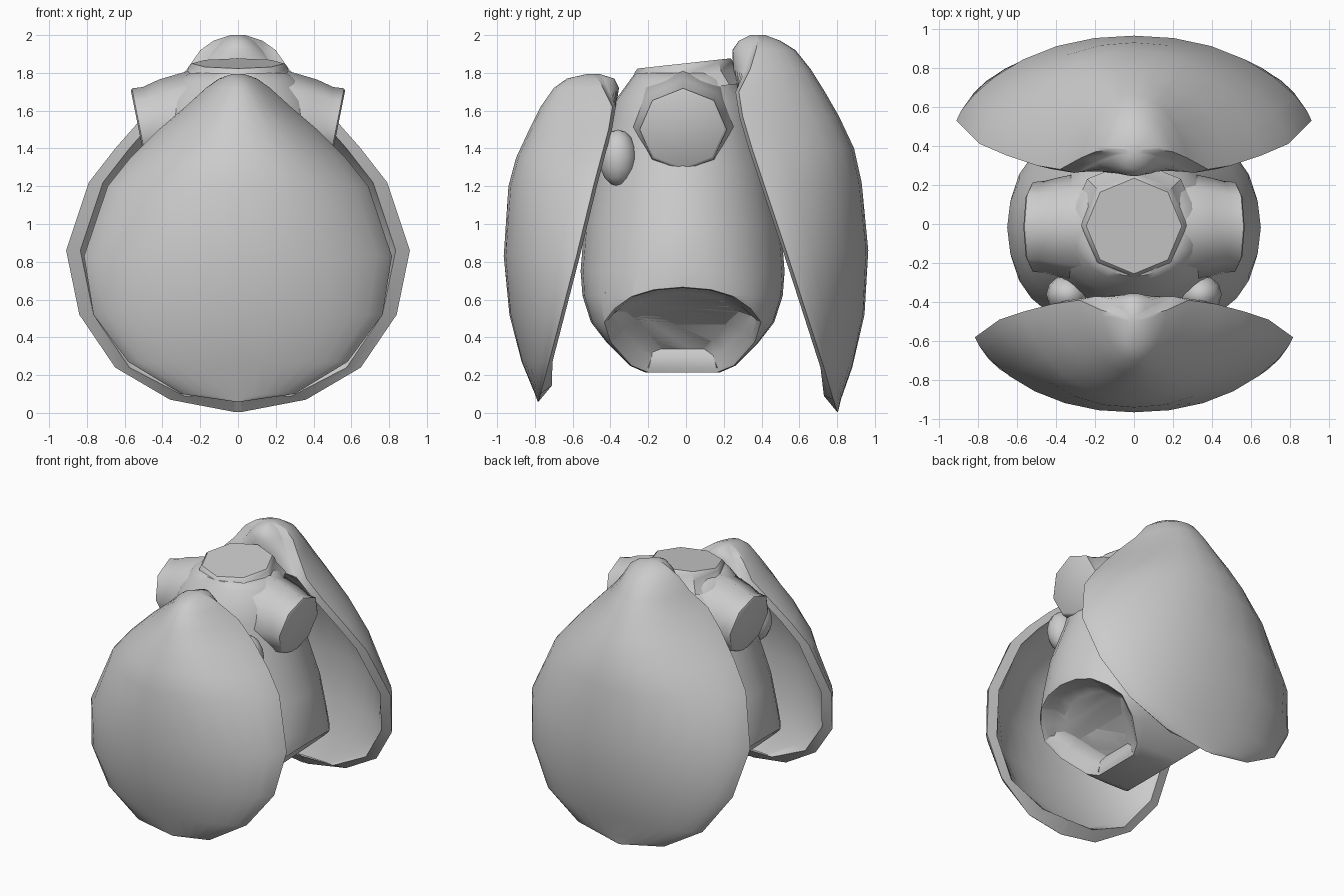
import bpy, bmesh, math
from mathutils import Vector

if "Cube" in bpy.data.objects:
    bpy.data.objects.remove(bpy.data.objects["Cube"])

grey = bpy.data.materials.new("plain grey")
grey.diffuse_color = (0.6, 0.6, 0.6, 1)
grey.use_nodes = True
grey.node_tree.nodes["Principled BSDF"].inputs["Base Color"].default_value = grey.diffuse_color


def finish(name, bm, angle=45):
    bmesh.ops.remove_doubles(bm, verts=bm.verts, dist=0.0005)
    bmesh.ops.recalc_face_normals(bm, faces=bm.faces)
    me = bpy.data.meshes.new(name)
    bm.to_mesh(me)
    bm.free()
    me.materials.append(grey)
    ob = bpy.data.objects.new(name, me)
    bpy.context.collection.objects.link(ob)
    bpy.ops.object.select_all(action='DESELECT')
    ob.select_set(True)
    bpy.context.view_layer.objects.active = ob
    bpy.ops.object.shade_smooth_by_angle(angle=math.radians(angle))
    return ob


def loft(rings):
    """Skin a list of equal-length closed rings, capping both ends."""
    bm = bmesh.new()
    vs = [[bm.verts.new(p) for p in r] for r in rings]
    n = len(vs[0])
    for a, b in zip(vs, vs[1:]):
        for i in range(n):
            bm.faces.new((a[i], a[(i + 1) % n], b[(i + 1) % n], b[i]))
    bm.faces.new(vs[0])
    bm.faces.new(vs[-1])
    return bm


def circle(n, power=1.0):
    """Unit circle; a power below one makes it boxier."""
    pts = []
    for i in range(n):
        a = 2 * math.pi * i / n
        pts.append(tuple(math.copysign(abs(t) ** power, t)
                         for t in (math.cos(a), math.sin(a))))
    return pts


def shell(name, rows, side):
    """Hollow scallop half; rows are z, half width, rim y, outer y, inner y."""
    rings, n = [], 14
    steps = [math.sin(math.pi / 2 * (2 * i / n - 1)) for i in range(n + 1)]
    bulge = [max(0.0, 1 - abs(s) ** 2.2) ** 0.75 for s in steps]
    z_low, y_low = rows[-1][0] + .085, rows[-1][2] - .07
    for z, w, rim, outer, inner in rows:
        lip = min(0.075, w * 0.35)
        ring = [(w * s, side * (rim + (outer - rim) * b), z)
                for s, b in zip(steps, bulge)]
        # The inner lip stops short of the bottom tip
        low = z < z_low
        edge = y_low if low else rim - .018
        ring += [((w - lip) * s, side * (edge + (inner - edge) * b),
                  max(z, z_low)) for s, b in zip(steps[::-1], bulge[::-1])]
        rings.append(ring)
    finish(name, loft(rings), 50)


# Back and front shells
shell("back_shell", [
    (2.00, .04, .38, .42, .34), (1.97, .13, .38, .50, .28),
    (1.92, .20, .37, .58, .245), (1.82, .27, .34, .66, .25),
    (1.70, .38, .28, .735, .275), (1.57, .50, .30, .81, .50),
    (1.40, .65, .35, .89, .74), (1.22, .79, .41, .93, .84),
    (0.86, .91, .53, .965, .90), (0.52, .84, .64, .945, .88),
    (0.24, .65, .73, .88, .81), (0.07, .36, .78, .82, .75),
    (0.005, .02, .80, .805, .74)], 1)
shell("front_shell", [
    (1.795, .03, .49, .52, .46), (1.77, .10, .46, .63, .38),
    (1.72, .17, .44, .70, .355), (1.62, .28, .39, .77, .37),
    (1.50, .42, .41, .83, .55), (1.35, .57, .45, .90, .76),
    (1.20, .69, .49, .94, .85), (0.83, .815, .58, .965, .90),
    (0.52, .765, .66, .935, .87), (0.27, .58, .725, .87, .80),
    (0.10, .30, .77, .80, .73), (0.06, .02, .78, .785, .72)], -1)

# Torso barrel, boxier near the hips, with slanted hollow leg openings
bm = loft([[(rx * c, -.018 + ry * s, z) for c, s in circle(28, p)]
           for z, rx, ry, p in [
               (.215, .25, .20, .7), (.25, .38, .28, .6), (.37, .54, .40, .6),
               (.48, .60, .485, .65), (.62, .64, .53, .8),
               (.75, .65, .54, .95), (1.0, .605, .52, 1), (1.3, .49, .46, 1),
               (1.55, .43, .39, 1), (1.65, .40, .36, 1),
               (1.76, .32, .28, 1), (1.80, .26, .25, 1)]])
for sx in (1, -1):
    normal = Vector((sx * .425, 0, -.47)).normalized()
    cut = bmesh.ops.bisect_plane(
        bm, geom=bm.verts[:] + bm.edges[:] + bm.faces[:],
        plane_co=(sx * .145, 0, .215), plane_no=normal, clear_outer=True)
    edges = [e for e in cut["geom_cut"] if isinstance(e, bmesh.types.BMEdge)]
    cap = bmesh.ops.contextual_create(bm, geom=edges)["faces"]
    for thickness, depth in ((.02, -.012), (.05, -.05), (.08, -.035)):
        bmesh.ops.inset_region(bm, faces=cap, thickness=thickness,
                               depth=depth)
finish("torso", bm, 50)

# Arm sockets: octagonal stubs flaring into the shoulders, slanted at the end
for sx, side in ((1, "right"), (-1, "left")):
    rings = []
    for x, ry, rz, cz, slant in [
            (.0, .29, .29, 1.51, 0), (.25, .28, .29, 1.52, .05),
            (.38, .255, .255, 1.51, .15), (.46, .235, .225, 1.50, .2),
            (.518, .23, .218, 1.50, .2), (.526, .215, .204, 1.50, .2)]:
        rings.append([(sx * (x + slant * s * rz),
                       -.015 + ry * c, cz + rz * s) for c, s in circle(8)])
    finish(side + "_arm_socket", loft(rings), 50)
    # Small lump under each shoulder
    bm = bmesh.new()
    bmesh.ops.create_uvsphere(bm, u_segments=12, v_segments=8, radius=1)
    for v in bm.verts:
        v.co = (sx * .34 + v.co.x * .11, -.36 + v.co.y * .10,
                1.35 + v.co.z * .15)
    finish(side + "_chest_lump", bm)

# Neck socket: tilted octagonal collar with a bevelled lid
finish("neck_socket", loft([
    [(r * c, -.01 + r * s, z + .11 * r * s) for c, s in circle(8)]
    for r, z in [(.34, 1.71), (.275, 1.79), (.26, 1.835), (.245, 1.85)]]), 35)
